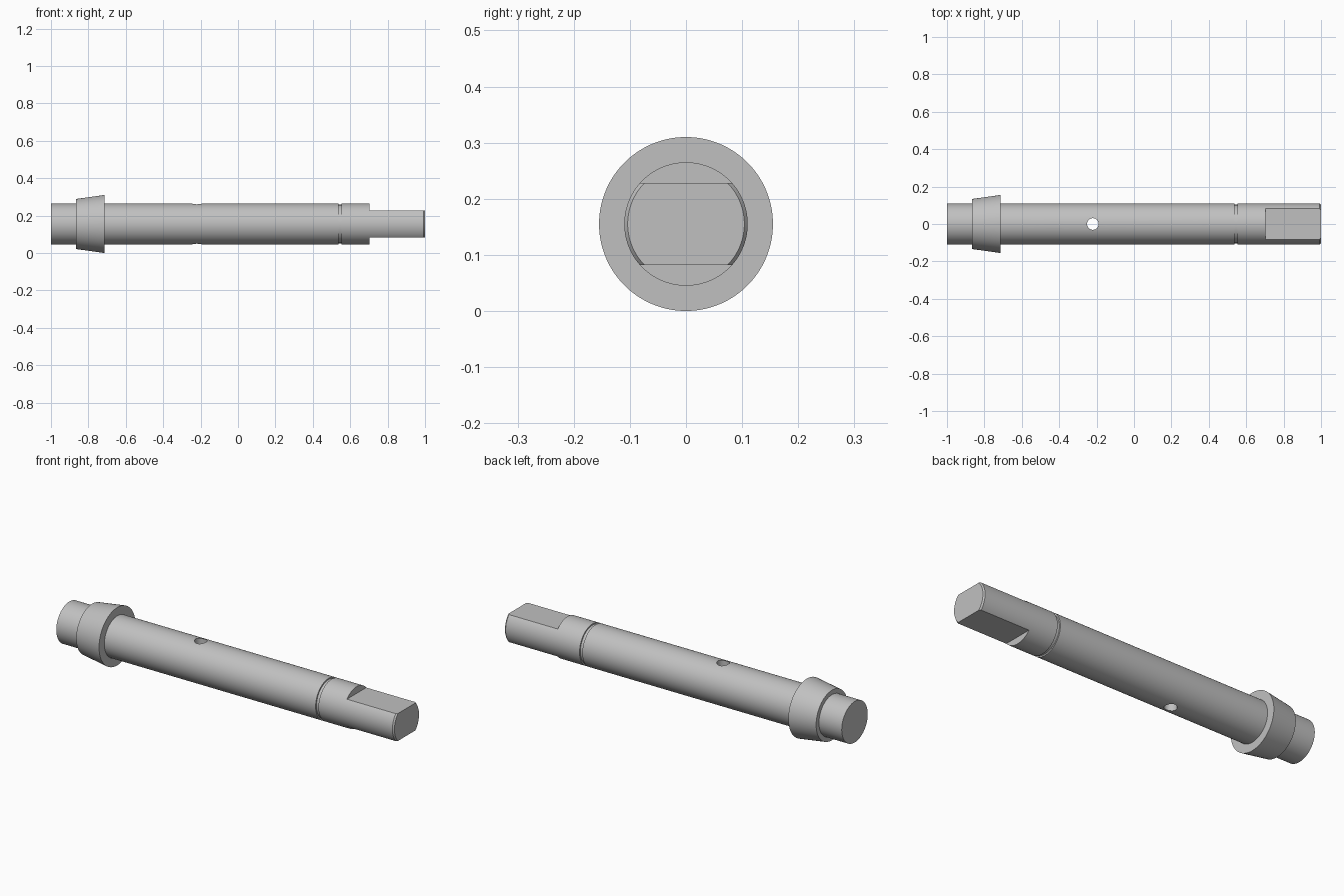
import bpy, bmesh, math
from mathutils import Matrix, Vector

cube = bpy.data.objects.get("Cube")
if cube:
    bpy.data.objects.remove(cube, do_unlink=True)

AXIS_Z = 0.155      # height of the shaft's centre line
R = 0.11            # main radius
FLAT = 0.0735       # half distance between the two end flats

steel = bpy.data.materials.new("grey_steel")
steel.use_nodes = True
steel.diffuse_color = (0.53, 0.53, 0.53, 1)
steel.node_tree.nodes["Principled BSDF"].inputs["Base Color"].default_value = (0.53, 0.53, 0.53, 1)


def add_object(name, bm):
    bmesh.ops.recalc_face_normals(bm, faces=bm.faces)
    mesh = bpy.data.meshes.new(name)
    bm.to_mesh(mesh)
    bm.free()
    mesh.materials.append(steel)
    obj = bpy.data.objects.new(name, mesh)
    bpy.context.collection.objects.link(obj)
    return obj


def lathe(name, profile, steps=96):
    """Turn an (x, radius) profile around the shaft axis, with flat end caps."""
    bm = bmesh.new()
    rings = []
    for x, r in profile:
        angles = [2 * math.pi * (i + 0.5) / steps for i in range(steps)]
        rings.append([bm.verts.new((x, r * math.cos(a), AXIS_Z + r * math.sin(a))) for a in angles])
    for a, b in zip(rings, rings[1:]):
        for i in range(steps):
            j = (i + 1) % steps
            bm.faces.new((a[i], a[j], b[j], b[i]))
    bm.faces.new(rings[0])
    bm.faces.new(rings[-1])
    return add_object(name, bm)


def cut(target, cutter):
    cutter.hide_render = True
    mod = target.modifiers.new("cut", 'BOOLEAN')
    mod.operation = 'DIFFERENCE'
    mod.solver = 'EXACT'
    mod.object = cutter
    bpy.context.view_layer.objects.active = target
    bpy.ops.object.modifier_apply(modifier=mod.name)
    bpy.data.objects.remove(cutter, do_unlink=True)


# Turned body: plain end, tapered collar, long shank, snap-ring groove, chamfered tip
shaft = lathe("stepped_shaft", [
    (-1.0, R), (-0.865, R), (-0.865, 0.134), (-0.715, 0.155), (-0.715, R),
    (0.537, R), (0.537, 0.103), (0.554, 0.103), (0.554, R),
    (0.992, R), (1.0, 0.104),
])

# Opposite flats milled on the drive end
for side in (1, -1):
    bm = bmesh.new()
    size = Vector((0.4, 0.4, 0.2))
    centre = Vector((0.703 + size.x / 2, 0, AXIS_Z + side * (FLAT + size.z / 2)))
    bmesh.ops.create_cube(bm, size=1, matrix=Matrix.Translation(centre) @ Matrix.Diagonal(size.to_4d()))
    cut(shaft, add_object("flat_cutter", bm))

# Cross hole drilled straight down through the shank
bm = bmesh.new()
bmesh.ops.create_cone(bm, cap_ends=True, segments=48, radius1=0.031, radius2=0.031,
                      depth=0.5, matrix=Matrix.Translation((-0.22, 0, AXIS_Z)))
cut(shaft, add_object("hole_cutter", bm))

# Smooth round surfaces, crisp machined edges
bpy.ops.object.select_all(action='DESELECT')
shaft.select_set(True)
bpy.context.view_layer.objects.active = shaft
bpy.ops.object.shade_smooth_by_angle(angle=math.radians(25))
